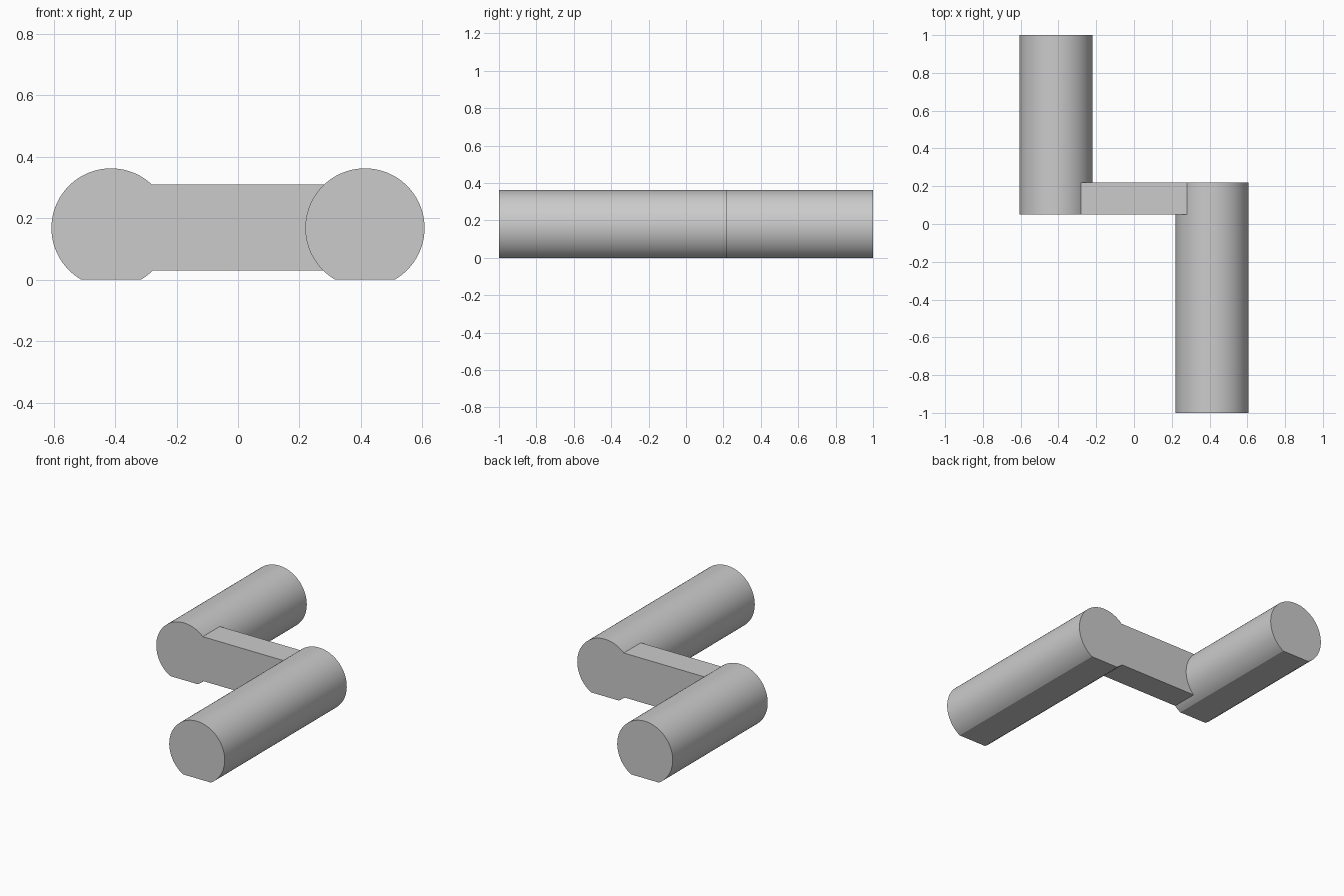
import bpy
import bmesh
from math import asin, cos, sin, pi, radians

cube = bpy.data.objects.get("Cube")
if cube:
    bpy.data.objects.remove(cube, do_unlink=True)

RADIUS, AXIS_Z, AXIS_X = 0.194, 0.168, 0.413
WEB_FRONT, WEB_BACK = 0.05, 0.22

grey = bpy.data.materials.new("plain grey")
grey.use_nodes = True
grey.diffuse_color = (0.6, 0.6, 0.6, 1)
grey.node_tree.nodes["Principled BSDF"].inputs["Base Color"].default_value = grey.diffuse_color


def extrude_profile(name, points, y0, y1):
    """Extrude an x-z outline along y into a solid."""
    bm = bmesh.new()
    face = bm.faces.new([bm.verts.new((x, y0, z)) for x, z in points])
    grown = bmesh.ops.extrude_face_region(bm, geom=[face])
    verts = [v for v in grown["geom"] if isinstance(v, bmesh.types.BMVert)]
    bmesh.ops.translate(bm, verts=verts, vec=(0, y1 - y0, 0))
    bmesh.ops.recalc_face_normals(bm, faces=bm.faces)
    mesh = bpy.data.meshes.new(name)
    bm.to_mesh(mesh)
    bm.free()
    mesh.materials.append(grey)
    obj = bpy.data.objects.new(name, mesh)
    bpy.context.collection.objects.link(obj)
    return obj


def rod_profile(x, steps=72):
    """Circle with its underside cut flat at the ground."""
    start = -asin(AXIS_Z / RADIUS)
    sweep = pi - 2 * start
    angles = [start + sweep * i / steps for i in range(steps + 1)]
    return [(x + RADIUS * cos(a), max(0, AXIS_Z + RADIUS * sin(a))) for a in angles]


# Two offset rods and the flat web between them
handle = extrude_profile("crank_handle", rod_profile(AXIS_X), -1, WEB_BACK)
shaft = extrude_profile("shaft", rod_profile(-AXIS_X), WEB_FRONT, 1)
end = AXIS_X - 0.08
web = extrude_profile("web", [(-end, 0.03), (end, 0.03), (end, 0.31), (-end, 0.31)],
                      WEB_FRONT, WEB_BACK)

# Fuse the parts into one solid
bpy.context.view_layer.objects.active = handle
for part in (web, shaft):
    union = handle.modifiers.new("fuse", "BOOLEAN")
    union.operation = "UNION"
    union.solver = "EXACT"
    union.object = part
    bpy.ops.object.modifier_apply(modifier=union.name)
    bpy.data.objects.remove(part, do_unlink=True)
handle.name = "crank_body"

bpy.ops.object.select_all(action="DESELECT")
handle.select_set(True)
bpy.ops.object.shade_smooth_by_angle(angle=radians(30))
